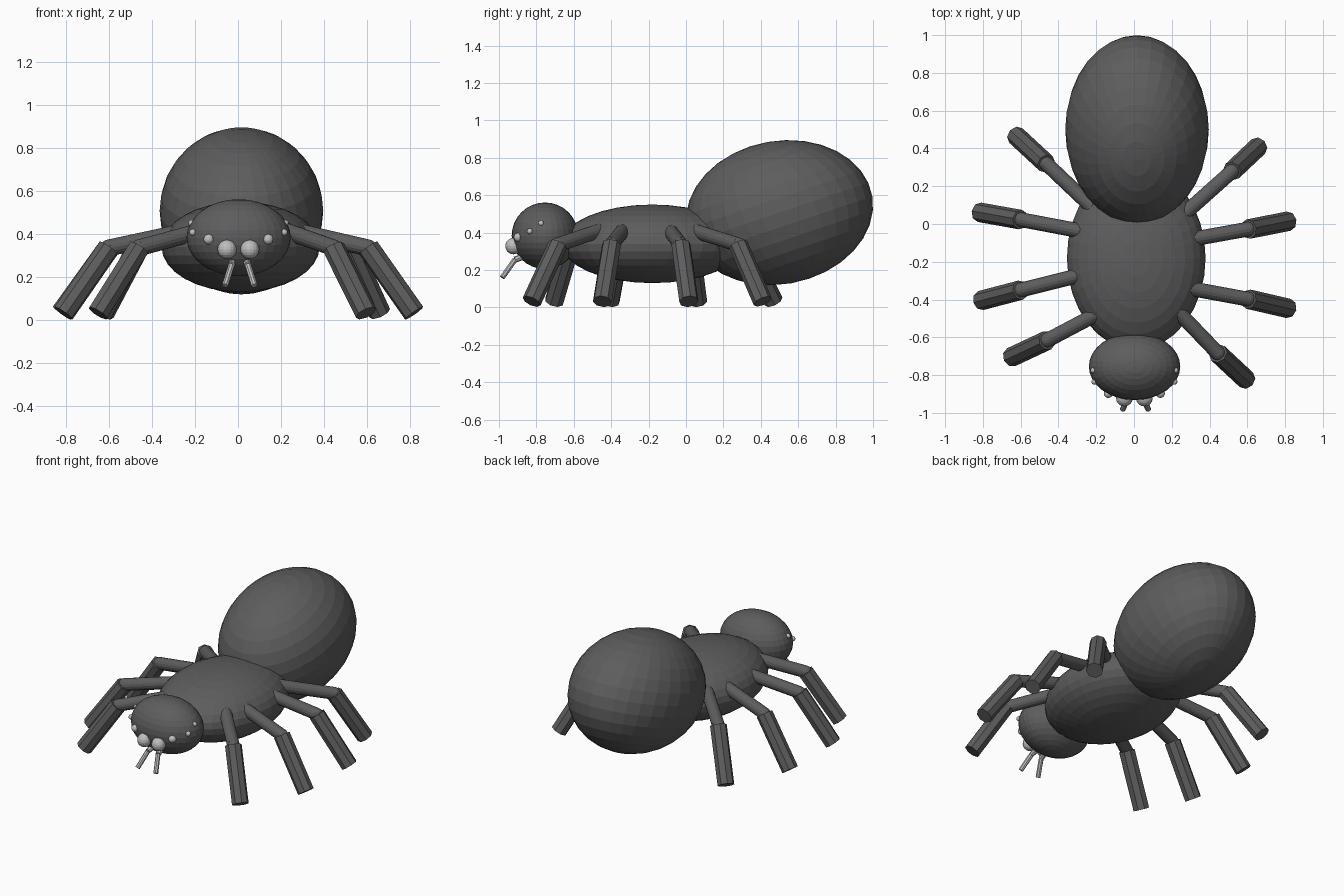
import bpy, bmesh, math
from mathutils import Vector, Matrix

if "Cube" in bpy.data.objects:
    bpy.data.objects.remove(bpy.data.objects["Cube"])


def material(name, value):
    m = bpy.data.materials.new(name)
    m.diffuse_color = (value, value, value, 1)
    m.use_nodes = True
    m.node_tree.nodes["Principled BSDF"].inputs["Base Color"].default_value = m.diffuse_color
    return m


DARK = material("charcoal", 0.11)
PALE = material("pale grey", 0.52)


def finish(name, bm, mat):
    mesh = bpy.data.meshes.new(name)
    bm.to_mesh(mesh)
    bm.free()
    mesh.materials.append(mat)
    obj = bpy.data.objects.new(name, mesh)
    bpy.context.collection.objects.link(obj)
    return obj


def ellipsoid(name, centre, radii, mat, segs=32, rings=16, tilt=0, pole=0):
    """Faceted ellipsoid; pole turns the facets, tilt turns the whole shape."""
    bm = bmesh.new()
    bmesh.ops.create_uvsphere(bm, u_segments=segs, v_segments=rings, radius=1)
    bm.transform(Matrix.Translation(centre)
                 @ Matrix.Rotation(math.radians(tilt), 4, 'X')
                 @ Matrix.Diagonal((*radii, 1))
                 @ Matrix.Rotation(math.radians(pole), 4, 'X'))
    return finish(name, bm, mat)


def rod(name, a, b, radius, sides, mat):
    """Capped prism running from a to b."""
    a, b = Vector(a), Vector(b)
    bm = bmesh.new()
    bmesh.ops.create_cone(bm, cap_ends=True, segments=sides, radius1=radius,
                          radius2=radius, depth=(b - a).length)
    turn = (b - a).to_track_quat('Z', 'Y').to_matrix().to_4x4()
    bm.transform(Matrix.Translation((a + b) / 2) @ turn)
    return finish(name, bm, mat)


# Body
ellipsoid("abdomen", (0.016, 0.5, 0.507), (0.38, 0.504, 0.383), DARK,
          tilt=10.6, pole=10.4)
ellipsoid("thorax", (0.012, -0.18, 0.34), (0.367, 0.485, 0.21), DARK)
ellipsoid("head", (0.003, -0.754, 0.383), (0.242, 0.178, 0.178), DARK)

# Eyes in mirrored pairs: x, y, z, radius
EYES = [(0.053, -0.922, 0.328, 0.044), (0.138, -0.897, 0.375, 0.024),
        (0.212, -0.835, 0.407, 0.016), (0.218, -0.775, 0.45, 0.015)]
for i, (x, y, z, r) in enumerate(EYES):
    for side, s in (("left", -1), ("right", 1)):
        ellipsoid(f"{side}_eye_{i + 1}", (0.002 + s * x, y, z), (r, r, r),
                  PALE, 16, 10)

# Fangs, each with a short root and a longer tip
for side, s in (("left", -1), ("right", 1)):
    root, elbow, tip = [(0.008 + s * x, y, z) for x, y, z in
                        ((0.03, -0.85, 0.28), (0.038, -0.915, 0.255),
                         (0.068, -0.982, 0.16))]
    rod(f"{side}_fang_root", root, elbow, 0.017, 8, PALE)
    rod(f"{side}_fang_tip", elbow, tip, 0.015, 8, PALE)

# Legs: root, knee and foot in plan, from rear to front
LEGS = {
    "left": [((-0.265, 0.13), (-0.465, 0.32), (-0.625, 0.468)),
             ((-0.32, -0.03), (-0.60, 0.023), (-0.818, 0.062)),
             ((-0.32, -0.28), (-0.60, -0.35), (-0.81, -0.405)),
             ((-0.24, -0.50), (-0.46, -0.616), (-0.65, -0.705))],
    "right": [((0.307, 0.09), (0.52, 0.28), (0.658, 0.41)),
              ((0.344, -0.074), (0.605, -0.027), (0.818, 0.015)),
              ((0.344, -0.35), (0.605, -0.398), (0.818, -0.447)),
              ((0.275, -0.508), (0.445, -0.685), (0.595, -0.825))],
}
for side, legs in LEGS.items():
    for i, (root, knee, foot) in enumerate(legs):
        root = Vector((*root, 0.395))
        knee = Vector((*knee, 0.335))
        foot = Vector((*foot, 0.032))
        inner = root + (root - knee) * 0.3
        rod(f"{side}_upper_leg_{i + 1}", inner, knee, 0.039, 16, DARK)
        ellipsoid(f"{side}_knee_{i + 1}", knee, (0.039,) * 3, DARK, 16, 8)
        rod(f"{side}_lower_leg_{i + 1}", knee, foot, 0.052, 8, DARK)
